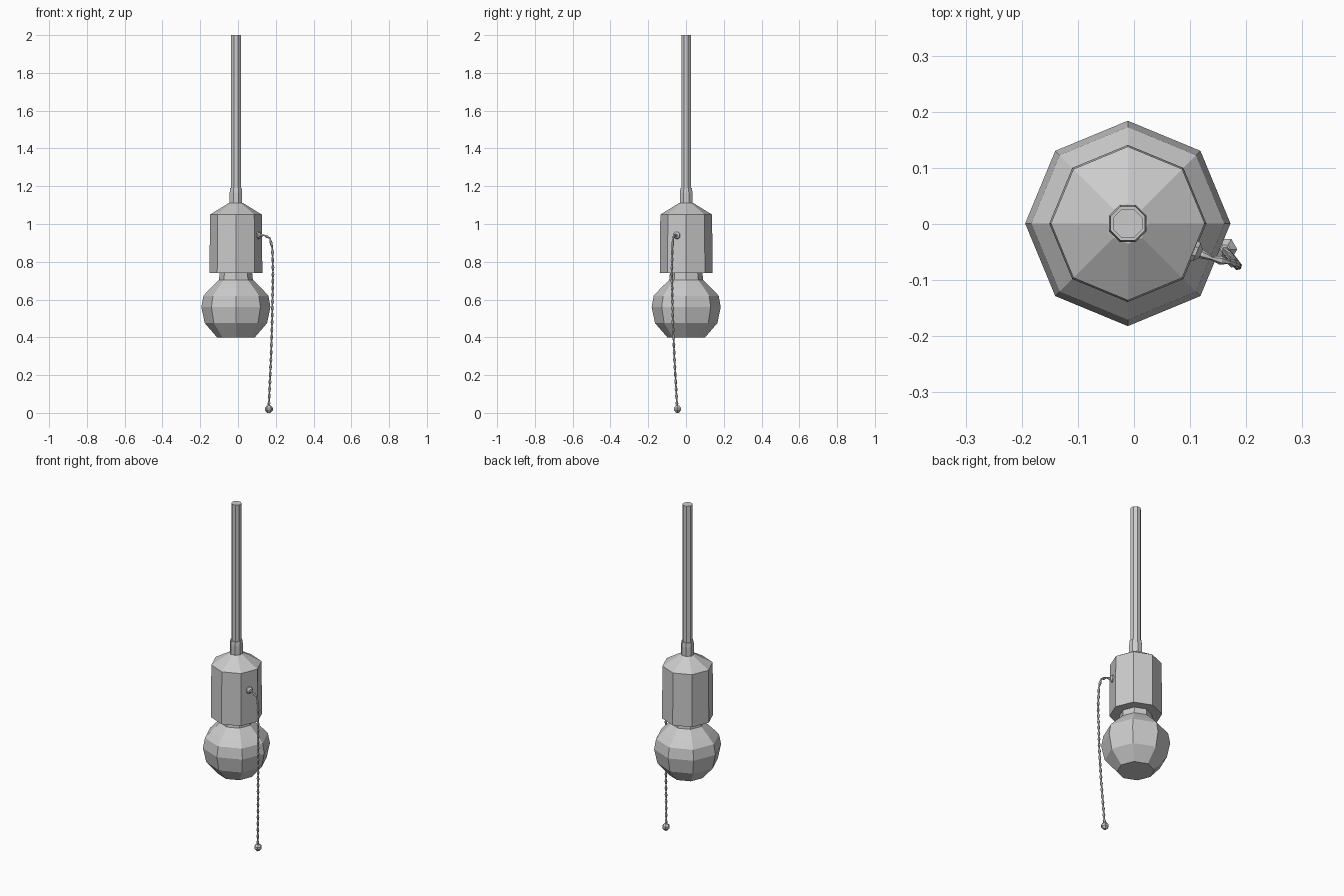
import bpy, bmesh, math
from mathutils import Vector, Matrix

if "Cube" in bpy.data.objects:
    bpy.data.objects.remove(bpy.data.objects["Cube"])

AXIS = Vector((-0.011, 0.001, 0))


def lathe(name, profile, sides=8, turn=0.0, matrix=None):
    """Revolve (radius, height) points into a closed, flat-faced solid."""
    bm = bmesh.new()
    rings = []
    for r, z in profile:
        angles = [turn + 2 * math.pi * i / sides for i in range(sides)]
        rings.append([bm.verts.new((r * math.cos(a), r * math.sin(a), z)) for a in angles])
    for a, b in zip(rings, rings[1:]):
        for i in range(sides):
            j = (i + 1) % sides
            bm.faces.new((a[i], a[j], b[j], b[i]))
    bm.faces.new(rings[0])
    bm.faces.new(rings[-1])
    bmesh.ops.recalc_face_normals(bm, faces=bm.faces)
    bm.transform(matrix or Matrix.Translation(AXIS))
    mesh = bpy.data.meshes.new(name)
    bm.to_mesh(mesh)
    bm.free()
    obj = bpy.data.objects.new(name, mesh)
    bpy.context.collection.objects.link(obj)
    return obj


# Hanging rod, collar, socket and bulb
half = math.pi / 8
lathe("rod", [(0.028, 1.11), (0.028, 2.0)], turn=half)
lathe("collar", [(0.036, 1.09), (0.036, 1.165), (0.033, 1.19)], turn=half)
lathe("socket", [(0.14, 0.74), (0.137, 1.05), (0.036, 1.112)])
lathe("bulb", [(0.10, 0.40), (0.165, 0.475), (0.183, 0.56), (0.172, 0.62),
               (0.14, 0.655), (0.09, 0.704), (0.085, 0.75)][::-1])

# Chain grommet on the socket's side face
out = Vector((math.cos(-half), math.sin(-half), 0))
base = AXIS + out * 0.127 + Vector((0, 0, 0.94))
lathe("grommet", [(0.021, -0.004), (0.019, 0.006), (0.009, 0.014)], 8, half,
      Matrix.Translation(base) @ out.to_track_quat('Z', 'Y').to_matrix().to_4x4())

# Pull chain: sampled path with a bead-like alternating radius
path = [base, base + out * 0.035, Vector((0.169, -0.068, 0.925)),
        Vector((0.182, -0.072, 0.87)), Vector((0.185, -0.075, 0.75)),
        Vector((0.181, -0.070, 0.50)), Vector((0.175, -0.062, 0.30)),
        Vector((0.163, -0.047, 0.03))]
points = [path[0]]
for a, b in zip(path, path[1:]):
    n = 2 * max(1, round((b - a).length / 0.038))
    points += [a.lerp(b, (k + 1) / n) for k in range(n)]
curve = bpy.data.curves.new("pull_chain", 'CURVE')
curve.dimensions = '3D'
curve.bevel_depth = 1.0
curve.bevel_resolution = 1
curve.use_fill_caps = True
spline = curve.splines.new('POLY')
spline.points.add(len(points) - 1)
spline.use_smooth = False
for i, (sp, co) in enumerate(zip(spline.points, points)):
    sp.co = (*co, 1)
    sp.radius = 0.008 if i % 2 else 0.0035
chain = bpy.data.objects.new("pull_chain", curve)
bpy.context.collection.objects.link(chain)
bpy.context.view_layer.objects.active = chain
chain.select_set(True)
bpy.ops.object.convert(target='MESH')

# Pull knob at the chain's end
lathe("pull_knob", [(0.009, 0), (0.021, 0.014), (0.021, 0.027), (0.009, 0.04)], 6, 0,
      Matrix.Translation((0.163, -0.045, 0)))
